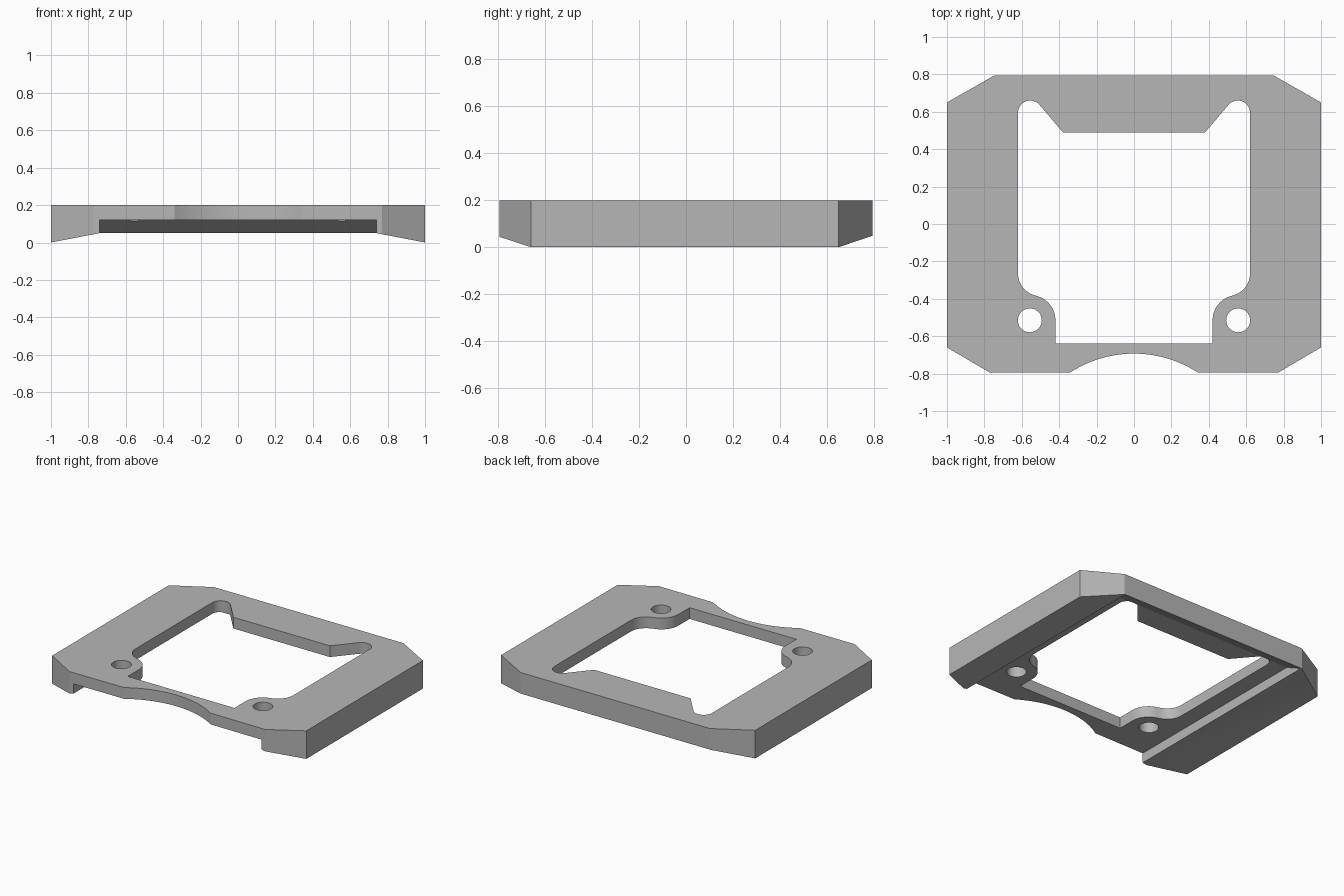
import bpy, bmesh, math
from mathutils import Vector

cube = bpy.data.objects.get("Cube")
if cube:
    bpy.data.objects.remove(cube, do_unlink=True)

grey = bpy.data.materials.new("mid_grey")
grey.use_nodes = True
COLOUR = (0.47, 0.47, 0.47, 1)
grey.diffuse_color = COLOUR
grey.node_tree.nodes["Principled BSDF"].inputs["Base Color"].default_value = COLOUR


def arc(cx, cy, r, start, end, steps=14):
    """Points along an arc, angles in degrees."""
    angles = [math.radians(start + (end - start) * i / steps) for i in range(steps + 1)]
    return [(cx + r * math.cos(a), cy + r * math.sin(a)) for a in angles]


def mirrored(half):
    """Close a right-hand half profile with its mirror image."""
    return half + [(-x, y) for x, y in reversed(half)]


def prism(name, profile, axis, low, high):
    """Extrude a flat profile along the x, y or z axis."""
    place = {"x": lambda p, d: (d, p[0], p[1]),
             "y": lambda p, d: (p[0], d, p[1]),
             "z": lambda p, d: (p[0], p[1], d)}[axis]
    bm = bmesh.new()
    face = bm.faces.new([bm.verts.new(place(p, low)) for p in profile])
    new = bmesh.ops.extrude_face_region(bm, geom=[face])["geom"]
    shift = Vector(place((0, 0), high - low))
    bmesh.ops.translate(bm, vec=shift, verts=[v for v in new if isinstance(v, bmesh.types.BMVert)])
    bmesh.ops.recalc_face_normals(bm, faces=bm.faces)
    mesh = bpy.data.meshes.new(name)
    bm.to_mesh(mesh)
    bm.free()
    mesh.materials.append(grey)
    obj = bpy.data.objects.new(name, mesh)
    bpy.context.collection.objects.link(obj)
    return obj


# Chamfered body with the shallow curved notch in its front edge
R = 0.628
half_sweep = math.degrees(math.asin(0.34 / R))
notch = arc(0, -0.693 - R, R, 90, 90 - half_sweep)[1:]
half_outline = notch + [(0.77, -0.795), (1, -0.66), (1, 0.65), (0.745, 0.795)]
outline = mirrored(half_outline) + [(0, -0.693)]
body = prism("mounting_frame", outline, "z", 0, 0.2)

# Central opening: screw bosses at the front, rounded relief slots at the back
half_opening = ([(0.42, -0.64)]
                + arc(0.555, -0.515, 0.135, 180, 102.4)
                + arc(0.5, -0.265, 0.12, -77.6, 0)[1:]
                + arc(0.555, 0.595, 0.065, 0, 140)
                + [(0.38, 0.49)])
cutters = [prism("opening_cutter", mirrored(half_opening), "z", -0.1, 0.3)]

# Screw holes
for side in (-1, 1):
    hole = arc(side * 0.557, -0.515, 0.064, 0, 360, 32)[:-1]
    cutters.append(prism("screw_hole_cutter", hole, "z", -0.1, 0.3))

# Underside: sloped rail bottoms, then a channel that ramps down to the back edge
slope = mirrored([(0.74, 0.05), (1.1, -0.019), (1.1, -0.1)])
cutters.append(prism("rail_slope_cutter", slope, "y", -1, 1))
ramp = [(-1, 0.12), (0.65, 0.12), (0.79, 0.05), (0.93, -0.02), (-1, -0.02)]
cutters.append(prism("channel_cutter", ramp, "x", -0.74, 0.74))

bpy.context.view_layer.objects.active = body
for cutter in cutters:
    cut = body.modifiers.new(cutter.name, "BOOLEAN")
    cut.operation = "DIFFERENCE"
    cut.solver = "EXACT"
    cut.object = cutter
    bpy.ops.object.modifier_apply(modifier=cut.name)
    bpy.data.objects.remove(cutter, do_unlink=True)

# Smooth arcs, crisp corners
bpy.ops.object.select_all(action="DESELECT")
body.select_set(True)
bpy.ops.object.shade_smooth_by_angle(angle=math.radians(20))
